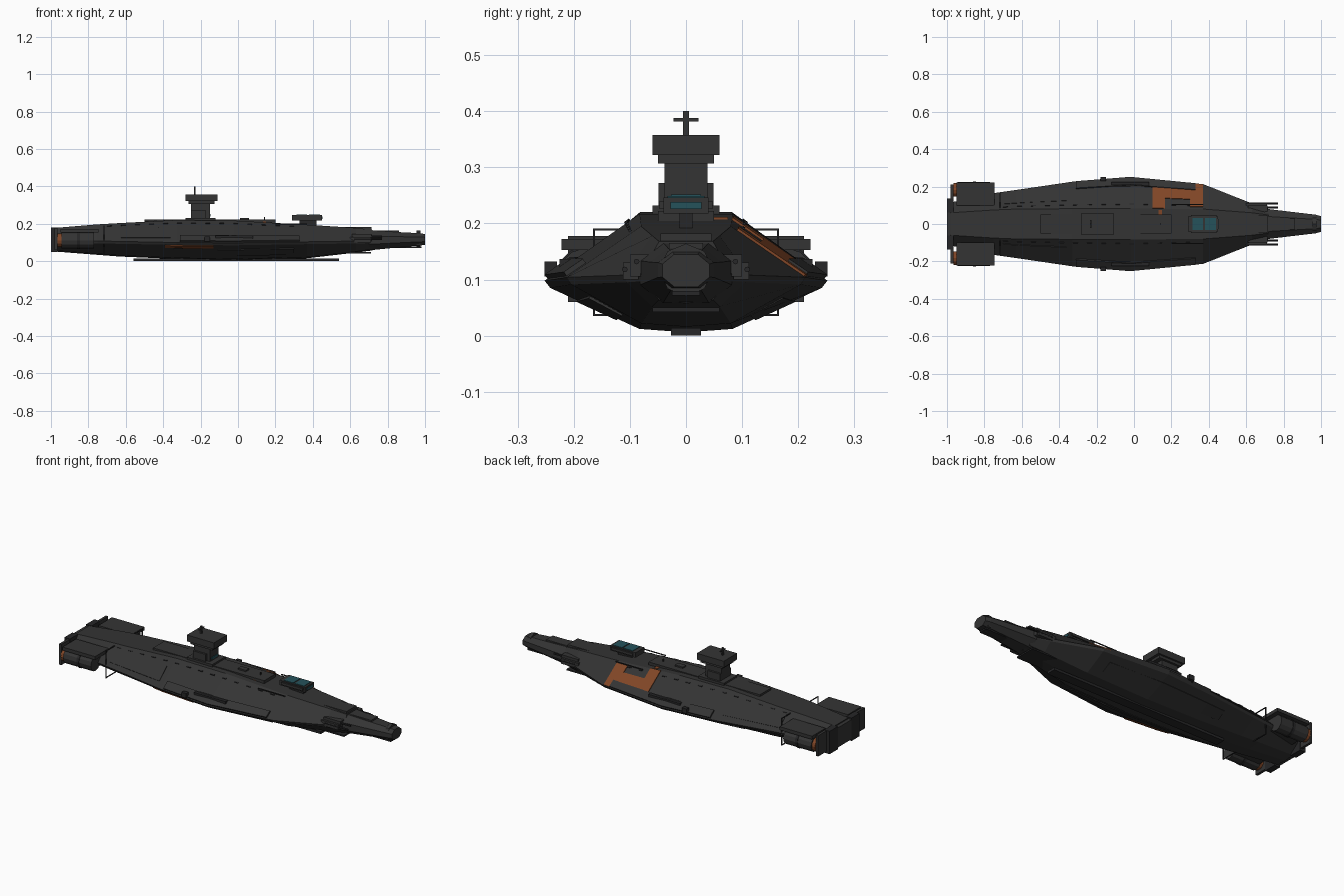
import bpy, bmesh, math
from mathutils import Vector

if "Cube" in bpy.data.objects:
    bpy.data.objects.remove(bpy.data.objects["Cube"])

def mat(name, c):
    m = bpy.data.materials.new(name)
    m.diffuse_color = (*c, 1)
    m.use_nodes = True
    m.node_tree.nodes["Principled BSDF"].inputs["Base Color"].default_value = m.diffuse_color
    return m

HULL = mat("hull_grey", (0.034, 0.034, 0.034))
DARK = mat("dark_grey", (0.02, 0.02, 0.021))
ORANGE = mat("rust_orange", (0.22, 0.062, 0.02))
TEAL = mat("window_teal", (0.018, 0.085, 0.105))

def finish(name, bm, m):
    bmesh.ops.recalc_face_normals(bm, faces=bm.faces)
    me = bpy.data.meshes.new(name)
    bm.to_mesh(me)
    bm.free()
    me.materials.append(m)
    ob = bpy.data.objects.new(name, me)
    bpy.context.collection.objects.link(ob)
    return ob

def box(name, x, y, z, m=HULL, mirror=False):
    """Box from (min, max) ranges, optionally repeated at -y."""
    bm = bmesh.new()
    for s in ((1, -1) if mirror else (1,)):
        vs = bmesh.ops.create_cube(bm, size=1)["verts"]
        for v in vs:
            v.co = (x[0] + (v.co.x + .5) * (x[1] - x[0]),
                    s * (y[0] + (v.co.y + .5) * (y[1] - y[0])),
                    z[0] + (v.co.z + .5) * (z[1] - z[0]))
    return finish(name, bm, m)

def tube(name, x, y, z, r, m=HULL, n=12, mirror=True):
    """Cylinder lying along x."""
    bm = bmesh.new()
    for s in ((1, -1) if mirror else (1,)):
        vs = bmesh.ops.create_cone(bm, cap_ends=True, segments=n, radius1=r,
                                   radius2=r, depth=x[1] - x[0])["verts"]
        for v in vs:
            c = v.co.copy()
            v.co = ((x[0] + x[1]) / 2 + c.z, s * y + c.x, z + c.y)
    return finish(name, bm, m)

# Hull stations: x, half width, top half width, chine z, top z, bottom z
ST = [(-.98, .115, .06, .11, .178, .052), (-.75, .165, .075, .108, .197, .034),
      (-.63, .182, .08, .106, .204, .025), (-.33, .226, .082, .1, .22, .012),
      (-.02, .252, .083, .098, .217, .006), (.37, .213, .08, .104, .195, .016),
      (.63, .11, .06, .108, .178, .046), (.72, .08, .048, .11, .168, .058)]

def station(x):
    for a, b in zip(ST, ST[1:]):
        if x <= b[0]:
            f = (x - a[0]) / (b[0] - a[0])
            return [p + (q - p) * f for p, q in zip(a, b)]
    return ST[-1]

# Faceted main hull
bm = bmesh.new()
rings = []
for x, w, wt, zc, zt, zb in ST:
    half = [(wt, zt), (w, zc), (w * .96, zc - .013), (wt, zb + .006)]
    pts = half + [(0, zb)] + [(-y, z) for y, z in reversed(half)]
    rings.append([bm.verts.new((x, y, z)) for y, z in pts])
for a, b in zip(rings, rings[1:]):
    for i in range(len(a)):
        j = (i + 1) % len(a)
        bm.faces.new((a[i], a[j], b[j], b[i]))
bm.faces.new(rings[0])
bm.faces.new(rings[-1])
finish("main_hull", bm, HULL)

def strip(name, sides, x0, x1, t0, t1, off, m, lower=False):
    """Plate following the hull slope; t runs from deck (or keel) edge to chine."""
    xs = [x0] + [s[0] for s in ST if x0 < s[0] < x1] + [x1]
    bm = bmesh.new()
    for s in sides:
        secs = []
        for x in xs:
            _, w, wt, zc, zt, zb = station(x)
            a, b = (wt, zt), (w, zc)
            if lower:
                a, b = (wt, zb + .006), (w * .96, zc - .013)
            n = Vector((b[1] - a[1], b[0] - a[0]))
            n = Vector((abs(n.x), -n.y if lower else n.y)).normalized()
            sec = []
            for t, o in ((t0, -.003), (t0, off), (t1, off), (t1, -.003)):
                y, z = a[0] + (b[0] - a[0]) * t, a[1] + (b[1] - a[1]) * t
                sec.append(bm.verts.new((x, s * (y + n.x * o), z + n.y * o)))
            secs.append(sec)
        for p, q in zip(secs, secs[1:]):
            for i in range(4):
                bm.faces.new((p[i], p[(i + 1) % 4], q[(i + 1) % 4], q[i]))
        bm.faces.new(secs[0])
        bm.faces.new(secs[-1])
    return finish(name, bm, m)

# Side armour and seam plates
strip("side_armour", (1, -1), -.31, .33, .72, .97, .009, HULL)
strip("shoulder_plate", (1, -1), -.7, -.36, .3, .8, .003, HULL)
strip("lower_armour", (1, -1), -.45, .3, .25, .7, .003, HULL, True)
for k in range(14):
    x = -.7 + k * .075
    strip("seam_rivet", (1, -1), x, x + .025, .12, .15, .004, DARK)

# Orange painted patch on the +y shoulder and stripe low on the -y side
for x0, x1, t0, t1 in ((.1, .37, .36, .74), (.30, .37, .08, .36),
                       (.1, .165, .0, .36), (.33, .37, .74, .98)):
    strip("orange_patch", (1,), x0, x1, t0, t1, .0045, ORANGE)
box("orange_deck_mark", (.13, .15), (-.05, .075), (.2, .2115), ORANGE)
strip("orange_stripe", (-1,), -.39, -.13, .8, .98, .004, ORANGE, True)

# Keel and underside plates
box("keel", (-.56, .54), (-.027, .027), (0, .014), DARK)
box("forward_under_plate", (.4, .71), (-.06, .06), (.042, .05), DARK)
box("chin_plate", (.8, .98), (-.025, .025), (.072, .08), DARK)

# Nose: tapered neck with an eight-sided tip
bm = bmesh.new()
secs = []
for x, w, zt, zb in ((.7, .082, .166, .058), (.85, .064, .156, .073),
                     (.97, .05, .15, .084), (1, .042, .145, .087)):
    c, h = (zt + zb) / 2, (zt - zb) / 2
    secs.append([bm.verts.new((x, w * a, c + h * b)) for a, b in
                 ((1, .4), (.5, 1), (-.5, 1), (-1, .4), (-1, -.4), (-.5, -1), (.5, -1), (1, -.4))])
for p, q in zip(secs, secs[1:]):
    for i in range(8):
        bm.faces.new((p[i], p[(i + 1) % 8], q[(i + 1) % 8], q[i]))
bm.faces.new(secs[0])
bm.faces.new(secs[-1])
finish("nose", bm, HULL)
tube("nose_collar", (.955, .975), 0, .117, .047, HULL, 8, False)
box("nose_top_plate", (.72, .86), (-.03, .03), (.15, .165))
box("neck_block", (.61, .715), (-.1, .1), (.105, .145))
box("neck_top_block", (.5, .715), (-.045, .045), (.165, .182))
box("gun_mount", (.6, .71), (.085, .112), (.1, .13), HULL, True)
tube("lower_gun", (.62, .77), .109, .118, .005, DARK, 8)
tube("upper_gun", (.66, .77), .088, .132, .005, DARK, 8)

# Command tower
box("tower_base", (-.28, -.12), (-.06, .06), (.2, .232))
box("tower_neck", (-.25, -.15), (-.038, .038), (.22, .312))
box("tower_side_box", (-.25, -.17), (.036, .049), (.22, .272), HULL, True)
box("tower_collar", (-.265, -.125), (-.05, .05), (.307, .326))
box("tower_head", (-.28, -.11), (-.06, .06), (.322, .358))
box("mast", (-.235, -.227), (-.005, .005), (.355, .4))
box("mast_crossbar", (-.234, -.228), (-.022, .022), (.382, .388))
box("tower_window", (-.15, -.146), (-.027, .027), (.24, .252), TEAL)
box("deck_spine", (-.5, .2), (-.05, .05), (.19, .222))

# Forward bridge raised above the deck
box("bridge", (.29, .45), (-.04, .04), (.218, .246))
box("bridge_foot", (.33, .42), (-.012, .012), (.18, .222), DARK)
box("bridge_roof", (.305, .44), (-.047, .047), (.226, .24))
box("bridge_front_window", (.448, .453), (-.028, .028), (.226, .238), TEAL)
for x in (.312, .38):
    box("bridge_roof_window", (x, x + .058), (-.033, .033), (.244, .249), TEAL)
box("bridge_antenna", (.2, .37), (.102, .106), (.197, .202), DARK, True)

# Small deck fittings
box("deck_hatch", (.01, .06), (-.015, .015), (.215, .23))
box("deck_mast", (.14, .145), (-.003, .003), (.2, .236), DARK)
box("side_vent", (-.12, .08), (.2, .225), (.12, .137), DARK, True)
box("side_bracket", (-.18, -.15), (.23, .252), (.105, .132), DARK, True)

# Thin frames beside the aft hull
for z in (.035, .187):
    box("frame_bar", (-.72, -.715), (.07, .166), (z, z + .004), DARK, True)
box("frame_post", (-.72, -.715), (.162, .166), (.035, .191), DARK, True)

# Engine nacelles
box("nacelle_roof", (-.95, -.745), (.1, .222), (.153, .172), HULL, True)
box("nacelle_pylon", (-.94, -.77), (.1, .18), (.085, .155), HULL, True)
tube("nacelle_drum", (-.945, -.77), .182, .112, .043, HULL)
tube("nacelle_band", (-.86, -.845), .182, .112, .046, DARK)
tube("nacelle_nozzle", (-.965, -.944), .182, .112, .036, ORANGE)
box("nacelle_fin", (-.98, -.966), (.13, .21), (.06, .178), HULL, True)

# Stern
box("stern_slab", (-1, -.965), (.062, .135), (.05, .18), DARK, True)
box("stern_core", (-1, -.95), (-.064, .064), (.06, .172))
tube("stern_thruster", (-1, -.97), .1, .112, .03, DARK)
